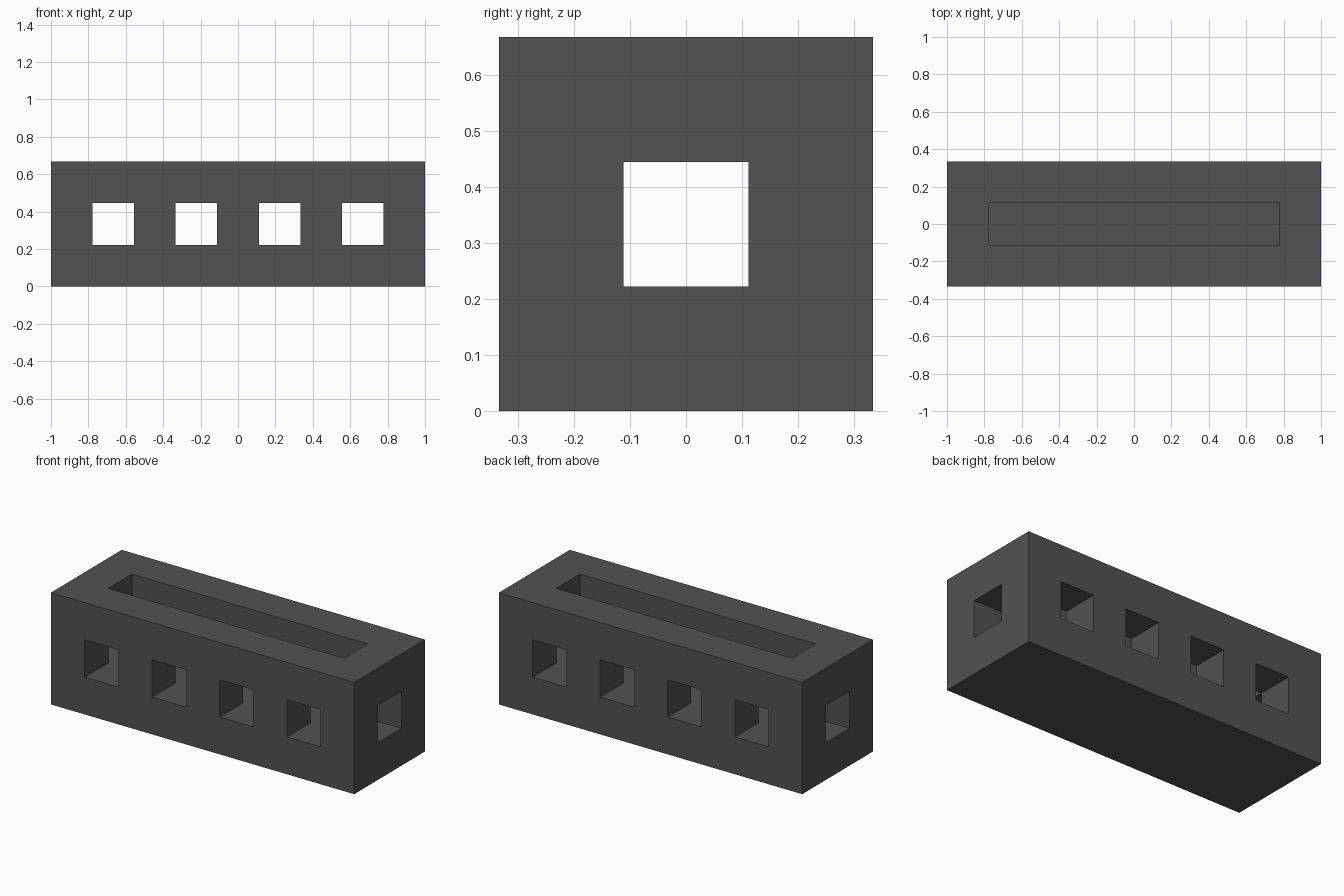
import bpy
import bmesh
from mathutils import Vector

cube = bpy.data.objects.get("Cube")
if cube:
    bpy.data.objects.remove(cube, do_unlink=True)

# The block is a 9 x 3 x 3 lattice of equal cells
SIZE = (9, 3, 3)
CELL = 2 / 9


def solid(c):
    """True where the block has material."""
    if any(n < 0 or n >= s for n, s in zip(c, SIZE)):
        return False
    i, j, k = c
    cross_hole = k == 1 and i % 2 == 1           # four windows, front to back
    long_hole = k == 1 and j == 1                # tunnel, end to end
    top_slot = k >= 1 and j == 1 and 1 <= i <= 7  # open slot in the top
    return not (cross_hole or long_hole or top_slot)


def add_face(bm, cell, axis, sign):
    """Add the outward-facing square on one side of a cell."""
    u, v = (axis + 1) % 3, (axis + 2) % 3
    corners = [(0, 0), (1, 0), (1, 1), (0, 1)][::sign]
    verts = []
    for a, b in corners:
        p = Vector(cell)
        p[axis] += sign > 0
        p[u] += a
        p[v] += b
        p -= Vector((SIZE[0] / 2, SIZE[1] / 2, 0))
        verts.append(bm.verts.new(p * CELL))
    bm.faces.new(verts)


# Skin every boundary between solid and empty cells
bm = bmesh.new()
for i in range(SIZE[0]):
    for j in range(SIZE[1]):
        for k in range(SIZE[2]):
            if not solid((i, j, k)):
                continue
            for axis in range(3):
                for sign in (-1, 1):
                    side = [i, j, k]
                    side[axis] += sign
                    if not solid(side):
                        add_face(bm, (i, j, k), axis, sign)
bmesh.ops.remove_doubles(bm, verts=bm.verts, dist=0.001)

mesh = bpy.data.meshes.new("slotted_block")
bm.to_mesh(mesh)
bm.free()
block = bpy.data.objects.new("slotted_block", mesh)
bpy.context.collection.objects.link(block)

# Dark grey material
grey = bpy.data.materials.new("dark_grey")
grey.use_nodes = True
colour = (0.084, 0.084, 0.084, 1)
grey.diffuse_color = colour
grey.node_tree.nodes["Principled BSDF"].inputs["Base Color"].default_value = colour
mesh.materials.append(grey)
